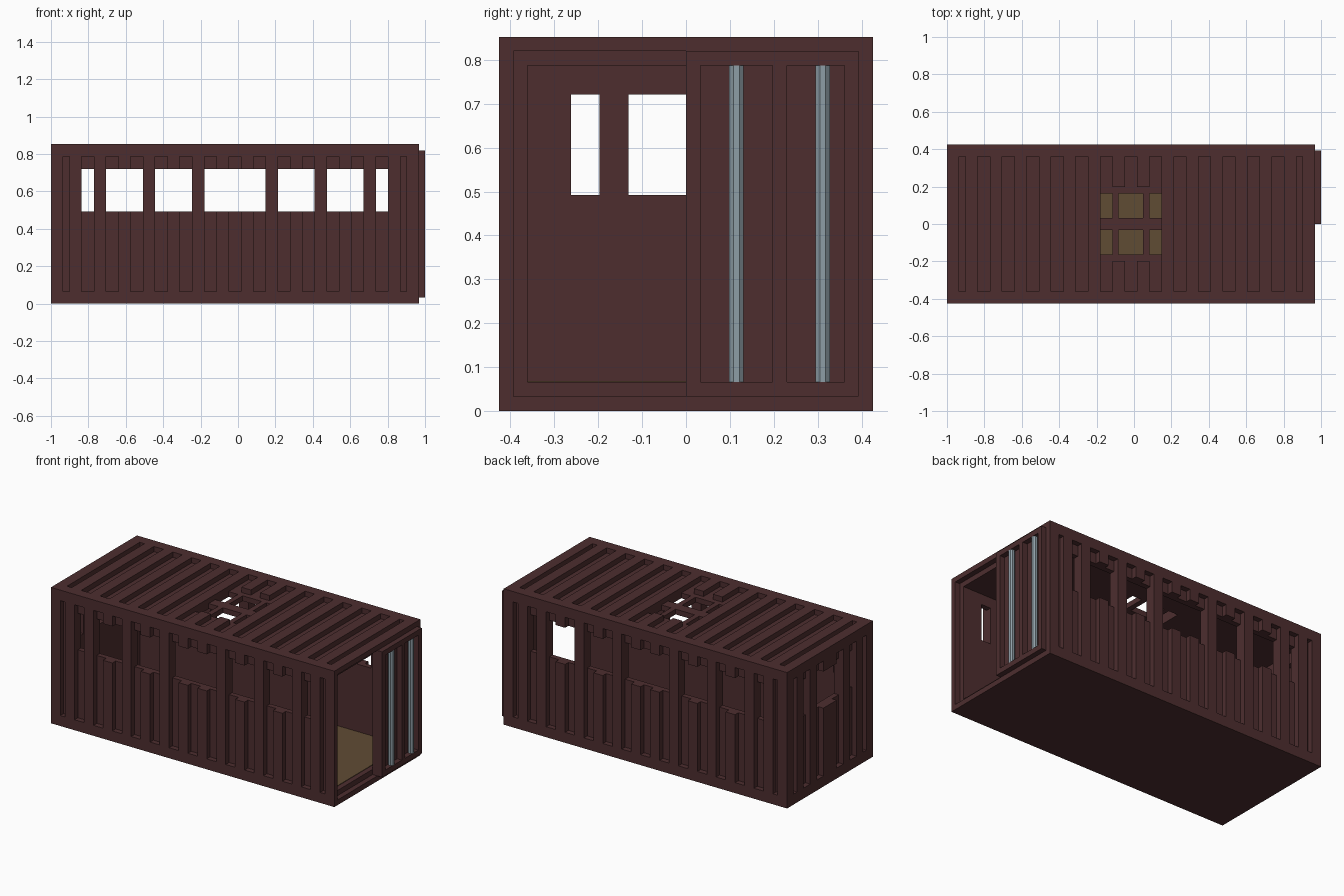
import bpy, math
from mathutils import Vector, Matrix

if "Cube" in bpy.data.objects:
    bpy.data.objects.remove(bpy.data.objects["Cube"], do_unlink=True)

# Everything sits on a grid: 60 units long, 26 wide, 26 high, plus a 1 unit door
U = 2 / 61
LONG, WIDE, HIGH = 60, 26, 26


def place(x, y, z):
    return Vector((x * U - 1, (y - WIDE / 2) * U, z * U))


def material(name, color):
    m = bpy.data.materials.new(name)
    m.use_nodes = True
    m.diffuse_color = (*color, 1)
    bsdf = m.node_tree.nodes["Principled BSDF"]
    bsdf.inputs["Base Color"].default_value = (*color, 1)
    bsdf.inputs["Roughness"].default_value = 0.8
    return m


RED = material("dark_red_steel", (0.075, 0.027, 0.028))
WOOD = material("brown_wood", (0.118, 0.072, 0.034))
STEEL = material("grey_steel", (0.27, 0.34, 0.38))


def boxes(name, ranges, mat=None):
    """One mesh of separate boxes, each given as (x range, y range, z range)."""
    verts, faces = [], []
    for xr, yr, zr in ranges:
        n = len(verts)
        verts += [place(x, y, z) for x in xr for y in yr for z in zr]
        for f in ((0, 1, 3, 2), (4, 6, 7, 5), (0, 4, 5, 1),
                  (2, 3, 7, 6), (0, 2, 6, 4), (1, 5, 7, 3)):
            faces.append([n + i for i in f])
    mesh = bpy.data.meshes.new(name)
    mesh.from_pydata(verts, [], faces)
    mesh.update()
    if mat:
        mesh.materials.append(mat)
    ob = bpy.data.objects.new(name, mesh)
    bpy.context.scene.collection.objects.link(ob)
    return ob


def cut(target, ranges):
    cutter = boxes("cutter", ranges)
    cutter.hide_render = True
    mod = target.modifiers.new("cut", "BOOLEAN")
    mod.operation, mod.solver, mod.object = "DIFFERENCE", "EXACT", cutter
    bpy.context.view_layer.objects.active = target
    bpy.ops.object.modifier_apply(modifier=mod.name)
    bpy.data.objects.remove(cutter, do_unlink=True)


# Hollow shell with a stepped door opening at the +x end
shell = boxes("container_shell", [((0, LONG), (0, WIDE), (0, HIGH))], RED)
INNER = (2, 24)
cut(shell, [((2, LONG + 1), INNER, INNER)])
cut(shell, [((LONG - 1, LONG + 1), (1, WIDE - 1), (1, HIGH - 1))])

# Corrugation grooves
long_grooves = [(2, 3)] + [(k, k + 2) for k in range(5, 54, 4)] + [(57, 58)]
end_grooves = [(2, 3), (5, 7), (9, 11), (15, 17), (19, 21), (23, 24)]
cut(shell, [(g, (-1, 1), INNER) for g in long_grooves])
cut(shell, [(g, (WIDE - 1, WIDE + 1), INNER) for g in long_grooves])
cut(shell, [((-1, 1), g, INNER) for g in end_grooves])
cut(shell, [(g, INNER, (HIGH - 1, HIGH + 1)) for g in long_grooves])

# Window bands, divided by posts that are left standing
WINDOW = (15, 22)
long_windows = [(5, 7), (9, 15), (17, 23), (25, 35), (37, 43), (45, 51), (53, 55)]
end_windows = [(5, 7), (9, 17), (19, 21)]
cut(shell, [(w, (-1, 3), WINDOW) for w in long_windows])
cut(shell, [(w, (WIDE - 3, WIDE + 1), WINDOW) for w in long_windows])
cut(shell, [((-1, 3), w, WINDOW) for w in end_windows])

# Skylight: lowered field with six openings
cut(shell, [((25, 35), (7, 19), (HIGH - 1, HIGH + 1))])
cut(shell, [(x, y, (HIGH - 3, HIGH + 1))
            for x in ((25, 27), (28, 32), (33, 35)) for y in ((8, 12), (14, 18))])

# Wooden floor
boxes("floor", [((2, LONG - 2), INNER, (2, 2.1))], WOOD)

# Door leaf with two recessed panels
door = boxes("door_leaf", [((LONG - 1, LONG + 1), (13, 25), (1, 25))], RED)
cut(door, [((LONG, LONG + 2), y, INNER) for y in ((14, 19), (20, 24))])

# Octagonal lock bars
for i, y in enumerate((16.5, 22.5)):
    bpy.ops.mesh.primitive_cylinder_add(
        vertices=8, radius=U / 2 / math.cos(math.pi / 8),
        depth=22 * U, location=place(LONG + 0.5, y, 13))
    bar = bpy.context.object
    bar.name = f"lock_bar_{i + 1}"
    bar.data.transform(Matrix.Rotation(math.pi / 8, 4, "Z"))
    bar.data.materials.append(STEEL)
